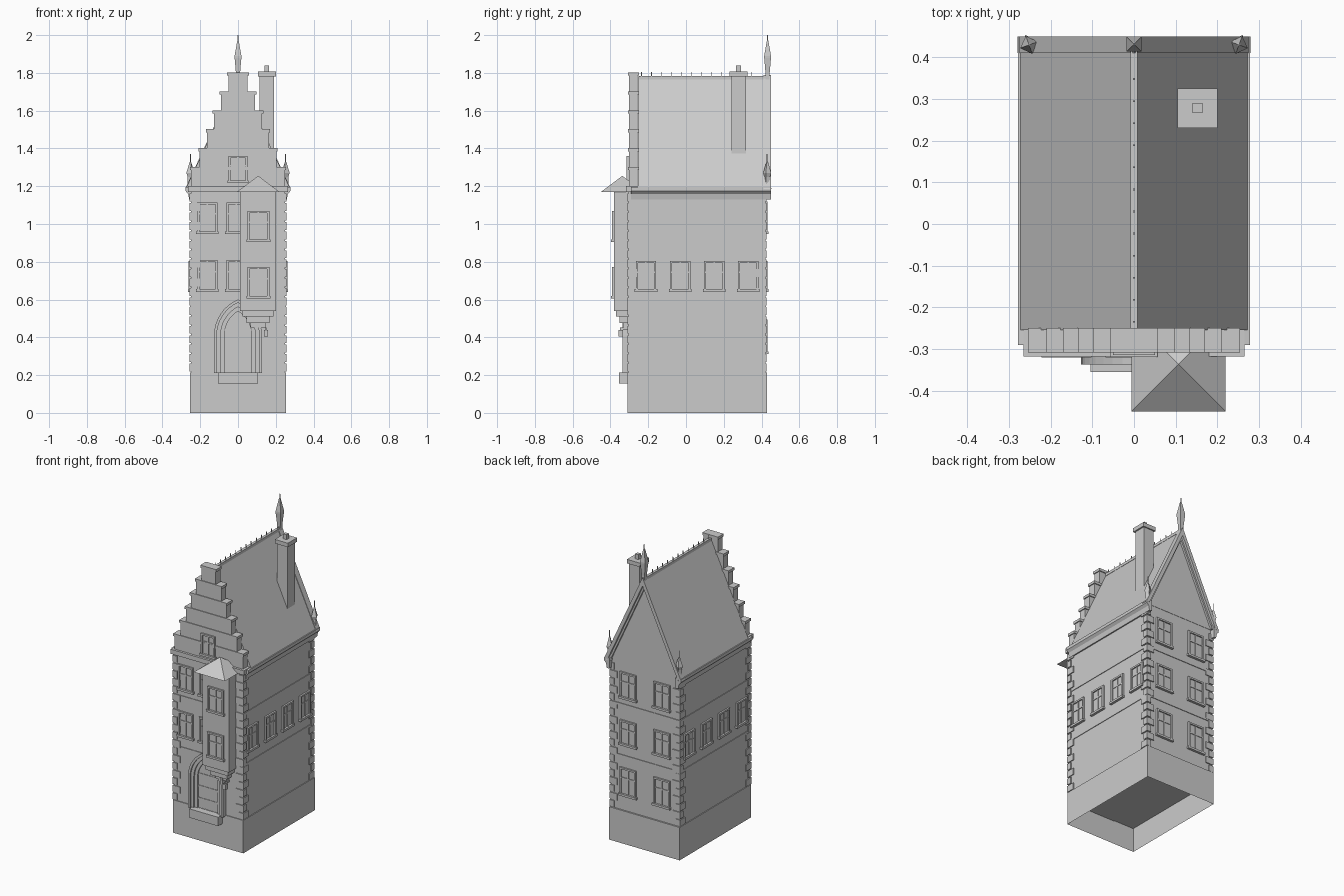
import bpy, bmesh, math
from mathutils import Matrix, Vector

if "Cube" in bpy.data.objects:
    bpy.data.objects.remove(bpy.data.objects["Cube"])


def finish(bm, name):
    bmesh.ops.recalc_face_normals(bm, faces=bm.faces)
    me = bpy.data.meshes.new(name)
    bm.to_mesh(me)
    bm.free()
    ob = bpy.data.objects.new(name, me)
    bpy.context.collection.objects.link(ob)
    return ob


def box(bm, x0, x1, y0, y1, z0, z1, m=Matrix()):
    c = Vector(((x0 + x1) / 2, (y0 + y1) / 2, (z0 + z1) / 2))
    t = m @ Matrix.Translation(c) @ Matrix.Diagonal((x1 - x0, y1 - y0, z1 - z0, 1))
    return bmesh.ops.create_cube(bm, size=1, matrix=t)["verts"]


def single(name, *dims):
    bm = bmesh.new()
    box(bm, *dims)
    return finish(bm, name)


def prism(bm, pts, y0, y1):
    """Extrude an (x, z) outline along y."""
    f = bm.faces.new([bm.verts.new((x, y0, z)) for x, z in pts])
    r = bmesh.ops.extrude_face_region(bm, geom=[f])["geom"]
    bmesh.ops.translate(bm, vec=(0, y1 - y0, 0), verts=[v for v in r if isinstance(v, bmesh.types.BMVert)])


# Plinth, open underneath, and the wall block
bm = bmesh.new()
box(bm, -.255, .255, -.31, .43, 0, .215)
bmesh.ops.delete(bm, geom=[f for f in bm.faces if f.calc_center_median().z < .01], context='FACES')
finish(bm, "plinth")
single("walls", -.25, .25, -.305, .42, .155, 1.19)

# Floor bands
bm = bmesh.new()
for z in (.56, .895):
    box(bm, -.254, .254, -.309, .424, z, z + .016)
finish(bm, "floor_bands")

# Corner quoins, alternating long and short
bm = bmesh.new()
n = 19
step = (1.165 - .215) / n
for i in range(n):
    a, b = (.055, .032) if i % 2 else (.032, .055)
    z0, z1 = .215 + i * step + .004, .215 + (i + 1) * step - .004
    for s in (-1, 1):
        xs = sorted((s * .256, s * (.256 - a)))
        box(bm, *xs, -.311, -.311 + b, z0, z1)
        box(bm, *xs, .426 - b, .426, z0, z1)
finish(bm, "quoins")

# Roof, eaves and front cornice
bm = bmesh.new()
prism(bm, [(-.275, 1.19), (.275, 1.19), (0, 1.78)], -.255, .422)
finish(bm, "roof")
bm = bmesh.new()
for s in (-1, 1):
    prism(bm, [(s * x, z) for x, z in
               [(.24, 1.13), (.258, 1.13), (.264, 1.16), (.278, 1.175), (.278, 1.195), (.24, 1.2)]], -.29, .45)
finish(bm, "eaves")
single("front_cornice", -.265, .265, -.318, -.25, 1.17, 1.2)

# Rear rake boards with an inner moulding
bm = bmesh.new()
for s in (-1, 1):
    prism(bm, [(s * .28, 1.185), (0, 1.79), (0, 1.735), (s * .255, 1.185)], .41, .45)
    prism(bm, [(s * .255, 1.185), (0, 1.737), (0, 1.71), (s * .242, 1.185)], .41, .435)
finish(bm, "rake_boards")

# Ridge cap and spikes
bm = bmesh.new()
box(bm, -.009, .009, -.25, .44, 1.765, 1.783)
for i in range(12):
    y = -.235 + i * .053
    box(bm, -.002, .002, y - .002, y + .002, 1.78, 1.805)
finish(bm, "ridge_cresting")

# Stepped front gable with coping slabs
gable, coping = bmesh.new(), bmesh.new()
steps = [.254, .21, .17, .134, .097, .057]
for i, w in enumerate(steps):
    z = 1.2 + i * .1
    box(gable, -w + .006, w - .006, -.303, -.256, z - .005, z + .09)
    box(coping, -w, w, -.308, -.25, z + .085, z + .102)
finish(gable, "stepped_gable")
finish(coping, "gable_coping")

# Chimney
single("chimney", .115, .19, .24, .317, 1.35, 1.785)
single("chimney_cap", .105, .2, .23, .325, 1.782, 1.808)
single("chimney_pot", .141, .165, .266, .29, 1.8, 1.84)


# Finials: square lathe sections (half width, height)
def finial(name, x, y, prof, rot):
    bm = bmesh.new()
    rings = [[bm.verts.new((x + r * 1.414 * math.cos(a), y + r * 1.414 * math.sin(a), z))
              for a in [math.radians(45 + rot + 90 * k) for k in range(4)]] for r, z in prof]
    for p, q in zip(rings, rings[1:]):
        for k in range(4):
            bm.faces.new((p[k], p[(k + 1) % 4], q[(k + 1) % 4], q[k]))
    bm.faces.new(rings[0])
    bm.faces.new(rings[-1])
    finish(bm, name)


finial("ridge_finial", 0, .432, [(.011, 1.74), (.011, 1.8), (.018, 1.88), (.018, 1.89),
                                 (.004, 1.97), (.002, 1.975), (.002, 2.0)], 0)
for s, side in ((-1, "left"), (1, "right")):
    finial("corner_finial_" + side, s * .252, .43, [(.018, 1.185), (.012, 1.2), (.011, 1.25), (.016, 1.27),
                                                    (.004, 1.325), (.002, 1.33), (.002, 1.37)], s * 25)

# Oriel bay with stepped corbels and pyramid roof
single("oriel", .01, .2, -.38, -.3, .54, 1.17)
bm = bmesh.new()
for x0, x1, y, z0, z1 in [(.025, .187, -.37, .51, .54), (.045, .167, -.352, .475, .51), (.065, .147, -.33, .45, .475)]:
    box(bm, x0, x1, y, -.3, z0, z1)
finish(bm, "oriel_corbels")
bm = bmesh.new()
bmesh.ops.create_cone(bm, cap_ends=True, segments=4, radius1=.113 * math.sqrt(2), radius2=0, depth=.085,
                      matrix=Matrix.Translation((.107, -.337, 1.2125)) @ Matrix.Rotation(math.pi / 4, 4, 'Z'))
finish(bm, "oriel_roof")


# Windows: frame, mullion, transom, sill and pane; local -y points outward
def window(bm, m, w, h):
    h2, t = w / 2, .011
    for sx in (-1, 1):
        box(bm, *sorted((sx * h2, sx * (h2 - t))), -.011, .01, 0, h, m)
    box(bm, -h2, h2, -.011, .01, h - t, h, m)
    box(bm, -h2 - .006, h2 + .006, -.016, .01, -.004, .01, m)
    box(bm, -h2 + t, h2 - t, -.003, .01, .01, h - t, m)
    box(bm, -.004, .004, -.007, .01, .01, h - t, m)
    box(bm, -h2 + t, h2 - t, -.007, .01, h * .6, h * .6 + .008, m)


def place(x, y, z, deg=0):
    return Matrix.Translation((x, y, z)) @ Matrix.Rotation(math.radians(deg), 4, 'Z')


bm = bmesh.new()
for z in (.645, .95):
    for x in (-.162, -.008):
        window(bm, place(x, -.305, z), .108, .165)
window(bm, place(0, -.303, 1.22), .1, .14)
finish(bm, "front_windows")
bm = bmesh.new()
for z in (.61, .908):
    window(bm, place(.108, -.38, z), .115, .162)
finish(bm, "oriel_windows")
bm = bmesh.new()
for y in (-.212, -.03, .15, .33):
    window(bm, place(.25, y, .645, 90), .108, .16)
    window(bm, place(-.25, y, .645, -90), .108, .16)
finish(bm, "side_windows")
bm = bmesh.new()
for z, h in ((.315, .18), (.645, .16), (.95, .17)):
    for x in (-.122, .122):
        window(bm, place(x, .42, z, 180), .118, h)
finish(bm, "rear_windows")


# Pointed-arch doorway: nested mouldings around a banded door
def arch(w, c=.079, base=.21, spring=.41, n=8):
    r = w + c
    top = math.acos(c / r)
    right = [(w, base)] + [(-c + r * math.cos(top * i / n), spring + r * math.sin(top * i / n)) for i in range(n + 1)]
    return right + [(-x, z) for x, z in reversed(right[:-1])]


bm = bmesh.new()
for wo, wi, y in ((.127, .112, -.337), (.112, .092, -.327), (.092, .072, -.317)):
    loops = [[bm.verts.new((x, yy, z)) for x, z in arch(w)]
             for w, yy in ((wo, -.3), (wo, y), (wi, y), (wi, -.3))]
    for a in range(4):
        p, q = loops[a], loops[(a + 1) % 4]
        for k in range(len(p) - 1):
            bm.faces.new((p[k], p[k + 1], q[k + 1], q[k]))
    for k in (0, -1):
        bm.faces.new([l[k] for l in loops])
finish(bm, "door_arch")
bm = bmesh.new()
prism(bm, arch(.073), -.308, -.3)
for z in (.27, .35, .43):
    box(bm, -.07, .07, -.311, -.3, z, z + .012)
finish(bm, "door")
single("door_step", -.105, .105, -.355, -.29, .155, .213)

# Wall lantern
bm = bmesh.new()
box(bm, .138, .16, -.357, -.333, .405, .44)
box(bm, .146, .152, -.35, -.3, .44, .452)
finish(bm, "lantern")
